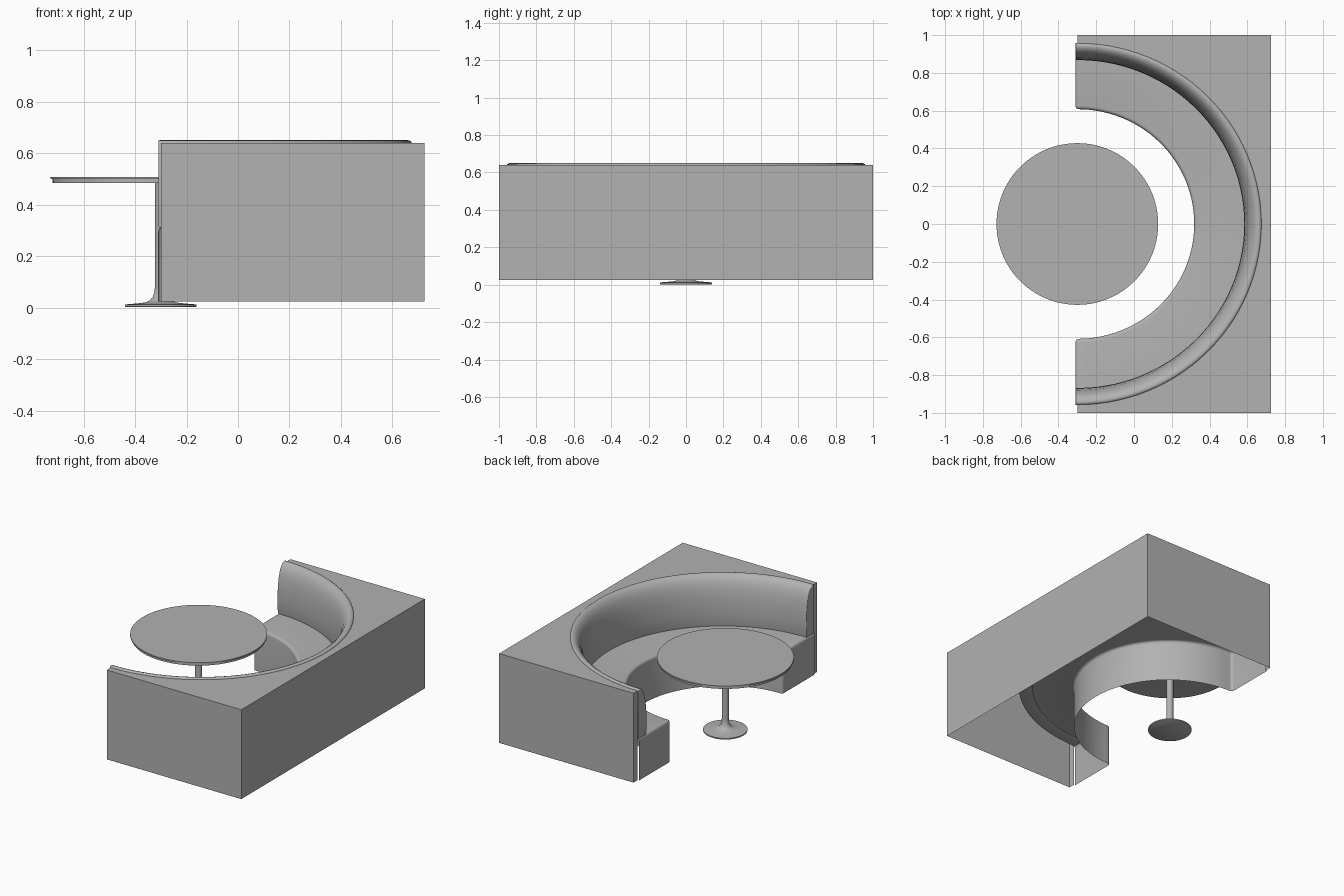
import bpy, bmesh, math

if "Cube" in bpy.data.objects:
    bpy.data.objects.remove(bpy.data.objects["Cube"])

CX = -0.30          # shared centre of the curved booth and the table
STRETCH = 1.018     # the booth arc is slightly deeper than it is wide
TOP, BOTTOM = 0.64, 0.024

grey = bpy.data.materials.new("mid_grey")
grey.diffuse_color = (0.445, 0.445, 0.445, 1)
grey.use_nodes = True
grey.node_tree.nodes["Principled BSDF"].inputs["Base Color"].default_value = grey.diffuse_color


def finish(name, bm, bevel=0.0, angle=40):
    bmesh.ops.remove_doubles(bm, verts=bm.verts, dist=1e-5)
    bmesh.ops.recalc_face_normals(bm, faces=bm.faces)
    mesh = bpy.data.meshes.new(name)
    bm.to_mesh(mesh)
    bm.free()
    mesh.materials.append(grey)
    ob = bpy.data.objects.new(name, mesh)
    bpy.context.collection.objects.link(ob)
    bpy.ops.object.select_all(action='DESELECT')
    ob.select_set(True)
    bpy.context.view_layer.objects.active = ob
    if bevel:
        mod = ob.modifiers.new("soft_edges", 'BEVEL')
        mod.width = bevel
        mod.segments = 4
        mod.limit_method = 'ANGLE'
        mod.angle_limit = math.radians(45)
        bpy.ops.object.modifier_apply(modifier=mod.name)
    bpy.ops.object.shade_smooth_by_angle(angle=math.radians(angle))
    return ob


def arc_point(r, t):
    return CX + r * STRETCH * math.cos(t), r * math.sin(t)


def half_sweep(name, profile, cap_extra=(), closed=False, overhang=0.01, bevel=0.0, steps=56):
    """Sweep an (r, z) profile round the half circle and cap both ends."""
    bm = bmesh.new()
    rings = []
    for i in range(steps + 1):
        t = -math.pi / 2 + math.pi * i / steps
        dx = -overhang if i in (0, steps) else 0
        ring = []
        for r, z in profile:
            x, y = arc_point(r, t)
            ring.append(bm.verts.new((x + dx, y, z)))
        rings.append(ring)
    n = len(profile)
    for a, b in zip(rings, rings[1:]):
        for j in range(n if closed else n - 1):
            k = (j + 1) % n
            bm.faces.new((a[j], a[k], b[k], b[j]))
    for ring, side in ((rings[0], -1), (rings[-1], 1)):
        extra = [bm.verts.new((CX - overhang, side * r, z)) for r, z in cap_extra]
        bm.faces.new(ring + extra)
    return finish(name, bm, bevel)


def lathe(name, profile, steps=64):
    """Turn an (r, z) profile round the table axis."""
    bm = bmesh.new()
    vs = [bm.verts.new((CX + r, 0, z)) for r, z in profile]
    es = [bm.edges.new(p) for p in zip(vs, vs[1:])]
    bmesh.ops.spin(bm, geom=vs + es, cent=(CX, 0, 0), axis=(0, 0, 1),
                   angle=2 * math.pi, steps=steps)
    return finish(name, bm)


# Surround: top panel with a curved cut-out, outer walls, open underneath
bm = bmesh.new()
cut = 0.955
outline = [(CX, cut), (CX, 1), (0.725, 1), (0.725, -1), (CX, -1), (CX, -cut)]
arc = [arc_point(cut, -math.pi / 2 + math.pi * i / 56) for i in range(1, 56)]
top = [bm.verts.new((x, y, TOP)) for x, y in outline + arc]
low = [bm.verts.new((x, y, BOTTOM)) for x, y in outline]
bm.faces.new(top)
for i in range(len(outline) - 1):
    bm.faces.new((top[i], top[i + 1], low[i + 1], low[i]))
finish("surround", bm)

# Seat: curved front, flat top and closed ends, open underneath
half_sweep("seat", [(0.608, BOTTOM), (0.608, 0.313), (0.957, 0.313)],
           cap_extra=[(0.957, BOTTOM)], bevel=0.018)

# Backrest: upright cushion rolling back into a rounded top
half_sweep("backrest",
           [(0.872, 0.310), (0.868, 0.40), (0.871, 0.48), (0.880, 0.55),
            (0.894, 0.60), (0.912, 0.632), (0.928, 0.645), (0.942, 0.65),
            (0.951, 0.648), (0.956, 0.644), (0.958, 0.638), (0.958, 0.310)],
           closed=True, overhang=0.009, bevel=0.005)

# Table top with a small stepped rim
lathe("table_top", [(0, 0.484), (0.42, 0.484), (0.42, 0.499),
                    (0.428, 0.499), (0.428, 0.508), (0, 0.508)], 96)

# Pedestal: flared disc foot and slim post
lathe("table_pedestal", [(0, 0.002), (0.136, 0.002), (0.139, 0.004), (0.139, 0.012),
                         (0.09, 0.016), (0.058, 0.020), (0.042, 0.028),
                         (0.031, 0.042), (0.025, 0.06), (0.022, 0.085),
                         (0.022, 0.486)], 48)
